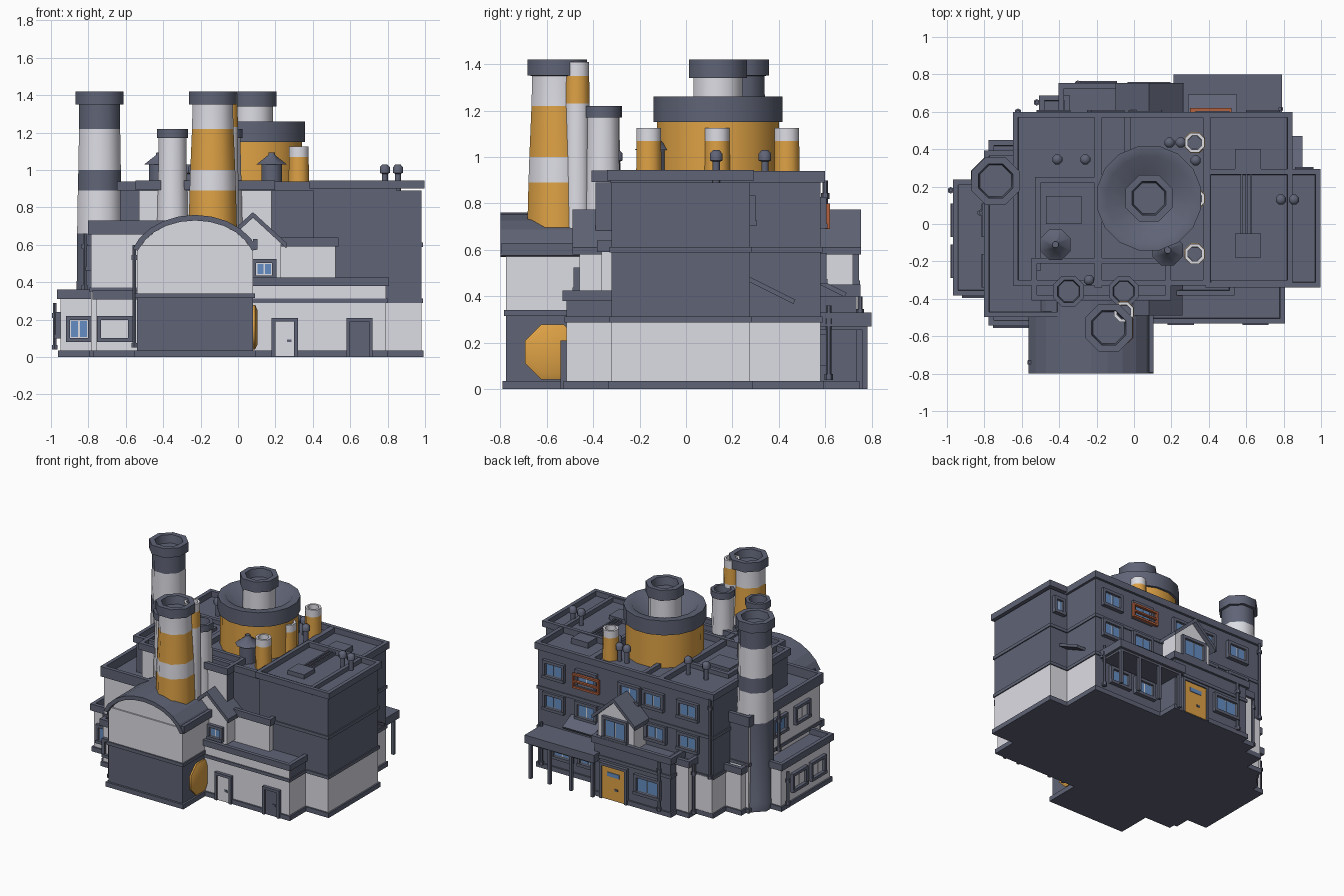
import bpy, bmesh, math
from mathutils import Matrix

if "Cube" in bpy.data.objects:
    bpy.data.objects.remove(bpy.data.objects["Cube"])

COLS = {"slate": (.115, .127, .181), "pale_wall": (.72, .72, .78), "amber": (.73, .36, .06),
        "glass_blue": (.13, .27, .55), "rust": (.45, .12, .05)}
MATS = []
for n, c in COLS.items():
    m = bpy.data.materials.new(n)
    m.diffuse_color = (*c, 1)
    m.use_nodes = True
    m.node_tree.nodes["Principled BSDF"].inputs["Base Color"].default_value = m.diffuse_color
    MATS.append(m)
D, L, A, G, R = range(5)


def finish(name, bm, matrix=None, smooth=False):
    if matrix:
        bm.transform(matrix)
    me = bpy.data.meshes.new(name)
    bm.to_mesh(me)
    bm.free()
    for m in MATS:
        me.materials.append(m)
    if smooth:
        me.shade_smooth()
        me.set_sharp_from_angle(angle=math.radians(50))
    ob = bpy.data.objects.new(name, me)
    bpy.context.collection.objects.link(ob)
    return ob


def add_box(bm, x0, x1, y0, y1, z0, z1, mat=D, side=None):
    """side: optional {(nx, ny): material} override by facing direction"""
    mx = Matrix.Translation(((x0+x1)/2, (y0+y1)/2, (z0+z1)/2)) @ Matrix.Diagonal((x1-x0, y1-y0, z1-z0, 1))
    vs = bmesh.ops.create_cube(bm, size=1, matrix=mx)["verts"]
    faces = {f for v in vs for f in v.link_faces}
    for f in faces:
        f.normal_update()
        f.material_index = (side or {}).get((round(f.normal.x), round(f.normal.y)), mat)
    return faces


def boxes(name, items, matrix=None):
    bm = bmesh.new()
    for it in items:
        add_box(bm, *it)
    return finish(name, bm, matrix)


def wing(name, x0, x1, y0, y1, top, storeys, cap=.05):
    """Storeys of wall, plinth, floor bands and a parapet with sunken roof"""
    bm = bmesh.new()
    for z0, z1, mat, side in storeys:
        add_box(bm, x0, x1, y0, y1, max(z0, .02), z1, mat, side)
        o = .012
        if z0 == 0:
            add_box(bm, x0-o, x1+o, y0-o, y1+o, 0, .035)
        else:
            add_box(bm, x0-.008, x1+.008, y0-.008, y1+.008, z0-.012, z0+.012)
    o = .018
    fs = add_box(bm, x0-o, x1+o, y0-o, y1+o, top-cap, top)
    up = [f for f in fs if f.normal.z > .9]
    bmesh.ops.inset_region(bm, faces=up, thickness=.04)
    bmesh.ops.inset_region(bm, faces=up, thickness=.002)
    bmesh.ops.translate(bm, verts=up[0].verts, vec=(0, 0, -cap+.008))
    return finish(name, bm)


def lathe(name, x, y, prof, n=8, turn=.5):
    """prof: (radius, z, material of the segment above)"""
    bm = bmesh.new()
    rings = []
    for r, z, _ in prof:
        rings.append([bm.verts.new((x+r*math.cos(2*math.pi*(i+turn)/n), y+r*math.sin(2*math.pi*(i+turn)/n), z))
                      for i in range(n)])
    for k in range(len(prof)-1):
        for i in range(n):
            j = (i+1) % n
            bm.faces.new((rings[k][i], rings[k][j], rings[k+1][j], rings[k+1][i])).material_index = prof[k][2]
    bm.faces.new(rings[-1]).material_index = prof[-1][2]
    bm.faces.new(rings[0][::-1]).material_index = prof[0][2]
    return finish(name, bm, smooth=True)


def prism(name, pts, y0, y1, mat):
    bm = bmesh.new()
    f = bm.faces.new([bm.verts.new((px, y0, pz)) for px, pz in pts])
    e = bmesh.ops.extrude_face_region(bm, geom=[f])["geom"]
    bmesh.ops.translate(bm, verts=[v for v in e if isinstance(v, bmesh.types.BMVert)], vec=(0, y1-y0, 0))
    bmesh.ops.recalc_face_normals(bm, faces=bm.faces)
    for f in bm.faces:
        f.material_index = mat
    return finish(name, bm)


def place(x, y, z, ang):
    return Matrix.Translation((x, y, z)) @ Matrix.Rotation(math.radians(ang), 4, 'Z')


def window(x, y, z, ang=0, w=.18, h=.135, pane=G):
    """Local face looks to -y; ang turns it"""
    a, b, t = w/2, h/2, .022
    boxes("window", [(-a, a, -.025, .01, b-t, b, D), (-a, a, -.03, .01, -b, -b+t, D),
                     (-a, -a+t, -.025, .01, -b, b, D), (a-t, a, -.025, .01, -b, b, D),
                     (-a+t, a-t, -.006, .005, -b+t, b-t, L),
                     (-a+t+.006, -.005, -.010, .005, -b+t+.006, b-t-.006, pane),
                     (.005, a-t-.006, -.010, .005, -b+t+.006, b-t-.006, pane)], place(x, y, z, ang))


def door(x, y, ang, leaf, w=.14, h=.21):
    a = w/2
    boxes("door", [(-a, -a+.02, -.025, .01, .0, h), (a-.02, a, -.025, .01, .0, h), (-a, a, -.025, .01, h-.02, h),
                   (-a+.02, a-.02, -.016, .005, .005, h-.02, leaf),
                   (.012, .036, -.022, 0, .08, .095, D)], place(x, y, 0, ang))


# main masses
BK, RT = (0, 1), (1, 0)
wing("main_hall", -.63, .83, -.31, .58, .94,
     [(0, .3, L, {BK: D}), (.3, .6, D, None), (.6, .89, D, None)])
wing("right_hall", .4, .98, -.322, .275, .945,
     [(0, .3, L, None), (.3, .6, D, None), (.6, .89, D, None)], .045)
wing("front_bay", -.53, .18, -.39, -.2, .943,
     [(0, .3, L, None), (.3, .6, L, None), (.6, .89, L, {RT: D})])
wing("front_annex", .06, .79, -.515, -.25, .425, [(0, .3, L, None), (.3, .38, L, {RT: D})], .045)
wing("front_upper_room", .06, .52, -.365, -.25, .64, [(.37, .59, L, None)])
wing("left_low_wing", -.95, -.5, -.365, .22, .36, [(0, .31, L, None)])
wing("left_low_front", -.76, -.4, -.525, .43, .358, [(0, .308, L, None)])
wing("left_mid_wing", -.785, -.4, -.48, .375, .73, [(0, .36, L, None), (.36, .66, L, {BK: D})], .075)
wing("back_entrance", -.385, .25, .5, .735, .45, [(0, .3, D, None), (.3, .4, D, None)])
wing("back_side_room", -.49, -.36, .5, .67, .43, [(0, .38, L, None)])
boxes("back_corner_wall", [(-.632, -.49, .5, .59, .035, .3, L)])

# roof ribs, hatches and ducts
boxes("roof_ribs", [(-.21, -.17, -.34, .57, .88, .938), (.37, .41, -.3, .57, .88, .938),
                    (-.05, -.02, .25, .57, .88, .93), (-.5, -.2, .22, .25, .88, .93), (-.53, -.5, -.25, .25, .88, .93)])
boxes("roof_hatches", [(.54, .68, -.18, -.05, .88, .94), (.54, .68, .28, .40, .88, .94),
                       (-.47, -.28, .0, .15, .88, .92)]
      + [(x, x+.012, -.06, .29, .9, .93) for x in (.57, .595, .62)])

# vaulted front house
boxes("vault_house", [(-.54, .08, -.775, -.36, .02, .33, D), (-.54, .08, -.775, -.36, .33, .6, L),
                      (-.555, .095, -.79, -.36, 0, .035, D), (-.55, .09, -.785, -.36, .315, .34, D)])
cx = -.23


def arc(rx, top, base=.575, n=10):
    return [(cx+rx*math.cos(math.pi*i/n*.8+math.pi*.1)/math.cos(math.pi*.1),
             base+(top-base)*(math.sin(math.pi*i/n*.8+math.pi*.1)-.309)/.691) for i in range(n+1)]


prism("vault_lunette", arc(.30, .73), -.765, -.36, L)
prism("vault_roof", arc(.335, .76) + arc(.305, .73, .57)[::-1], -.8, -.36, D)
prism("vault_eaves", [(.08, .575), (.105, .575), (.105, .63), (.08, .63)], -.795, -.36, D)
hatch = lathe("round_hatch", 0, 0, [(.128, 0, A), (.128, .012, A), (.1, .024, A)])
hatch.matrix_world = Matrix.Translation((.08, -.575, .16)) @ Matrix.Rotation(math.pi/2, 4, 'Y')

# gables, front and back
for tag, w0, w1, r0, r1 in (("front", -.46, -.3, -.49, -.3), ("back", .55, .72, .55, .755)):
    prism(tag+"_gable_wall", [(-.07, .4), (.23, .4), (.23, .61), (.08, .75), (-.07, .61)], w0, w1, L)
    prism(tag+"_gable_roof", [(-.1, .58), (-.1, .61), (.08, .775), (.26, .61), (.26, .58), (.08, .745)], r0, r1, D)
window(.08, .72, .53, 180, .21, .17)
window(.14, -.46, .47, 0, .13, .11)


# striped chimneys
def chimney(name, x, y, cap_r, bands, z_top, cap_h=.07):
    z0 = z_top-cap_h
    prof = bands + [(bands[-1][0], z0, D), (cap_r, z0+.001, D), (cap_r, z_top, D),
                    (cap_r*.72, z_top, D), (cap_r*.66, z_top-.06, D)]
    lathe(name, x, y, prof)


chimney("left_chimney", -.74, .23, .138,
        [(.142, 0, D), (.142, .06, D), (.135, .08, D), (.13, .66, L), (.126, .89, D), (.123, 1.0, L),
         (.119, 1.22, D), (.118, 1.3, D)], 1.42)
chimney("front_chimney", -.135, -.555, .138,
        [(.142, .6, A), (.134, .89, L), (.13, 1.0, A), (.12, 1.22, L), (.118, 1.3, L)], 1.42)
chimney("grey_chimney_right", -.055, -.36, .085, [(.088, .6, L), (.075, 1.1, L)], 1.22, .05)
chimney("grey_chimney_left", -.35, -.36, .09, [(.092, .6, L), (.08, 1.1, L)], 1.22, .05)
lathe("slim_chimney", -.055, -.47, [(.064, .6, L), (.059, 1.23, A), (.057, 1.35, L), (.057, 1.41, L),
                                    (.04, 1.41, L), (.038, 1.35, D)])
for y in (.435, .135, -.16):
    lathe("small_stack", .325, y, [(.06, .88, A), (.057, 1.07, L), (.057, 1.125, L), (.04, 1.125, L), (.038, 1.07, D)])

# central tower with funnel and inner stack
lathe("central_tower", .08, .138, [(.27, .88, A), (.268, 1.15, D), (.284, 1.151, D), (.284, 1.26, D),
                                   (.23, 1.26, D), (.13, 1.15, D)], 16)
chimney("tower_stack", .08, .138, .135, [(.118, 1.0, L), (.115, 1.3, L)], 1.42, .08)

# roof cupolas and mushroom vents
for x, y in ((-.42, -.11), (.18, -.14)):
    lathe("cupola", x, y, [(.06, .88, D), (.06, 1.03, D), (.088, 1.03, D), (.02, 1.08, D), (.018, 1.095, D)])
for x, y in ((.785, .13), (.855, .13), (-.41, .345), (-.26, .345), (.19, .435), (.25, .435), (.33, .34), (-.24, -.3)):
    lathe("vent", x, y, [(.017, .88, D), (.017, .98, D), (.029, .985, D), (.029, 1.015, D), (.015, 1.03, D)])

# windows and doors
for x in (.69, .42, .06, -.14, -.43):
    window(x, .58, .76, 180)
for x in (.69, .42, -.16, -.43):
    window(x, .58, .52, 180)
boxes("rust_shutter_bars", [(.3, .52, .6, .62, .69, .705, R), (.3, .52, .6, .62, .785, .8, R),
                            (.3, .315, .6, .62, .69, .8, R), (.505, .52, .6, .62, .69, .8, R),
                            (.3, .52, .6, .62, .735, .747, R)])
window(-.2, .735, .18, 180, .22, .15)
window(.4, .58, .17, 180)
window(.62, .58, .17, 180)
window(.91, .275, .77, 180, .1, .13)
window(-.85, -.365, .15, 0, .14, .14)
window(-.66, -.525, .15, 0, .19, .14, L)
window(-.785, .02, .53, -90)
window(-.785, -.25, .53, -90, .18, .135, L)
for y in (-.2, .02):
    window(-.95, y, .17, -90, .18, .14, L)
door(.25, -.515, 0, L)
door(.65, -.515, 0, D)
door(.08, .735, 180, A, .23, .27)
boxes("door_window", [(.03, .13, .745, .756, .18, .21, G)])

# back porch and awnings
boxes("porch", [(.21, .79, .57, .8, .27, .33, D), (.23, .77, .57, .78, .255, .272, D)]
      + [(x-.011, x+.011, .76, .782, 0, .27, D) for x in (.24, .42, .6, .76)])


def awning(x0, x1, z, run, drop, ang, px, py):
    ob = boxes("awning", [(x0, x1, -run, 0, -.01, .01, D)])
    ob.matrix_world = place(px, py, z, ang) @ Matrix.Rotation(math.atan2(drop, run), 4, 'X')


awning(-.13, .13, .46, .12, .06, 180, .42, .58)
awning(-.04, .04, .475, .22, .11, 180, .86, .27)

# drainpipes with brackets
for x, y, z0, z1 in ((-.98, .18, .04, .29), (-.555, -.74, .05, .6), (.78, .615, .04, .36), (-.52, .65, .03, .4),
                     (-.3, .75, .03, .4), (-.82, .06, .36, .66), (-.62, .6, .3, .9)):
    lathe("drainpipe", x, y, [(.011, z0, D), (.011, z1, D)], 6)
    for z in (z0, z1-.08):
        lathe("pipe_collar", x, y, [(.018, z, D), (.018, z+.025, D)], 6)
